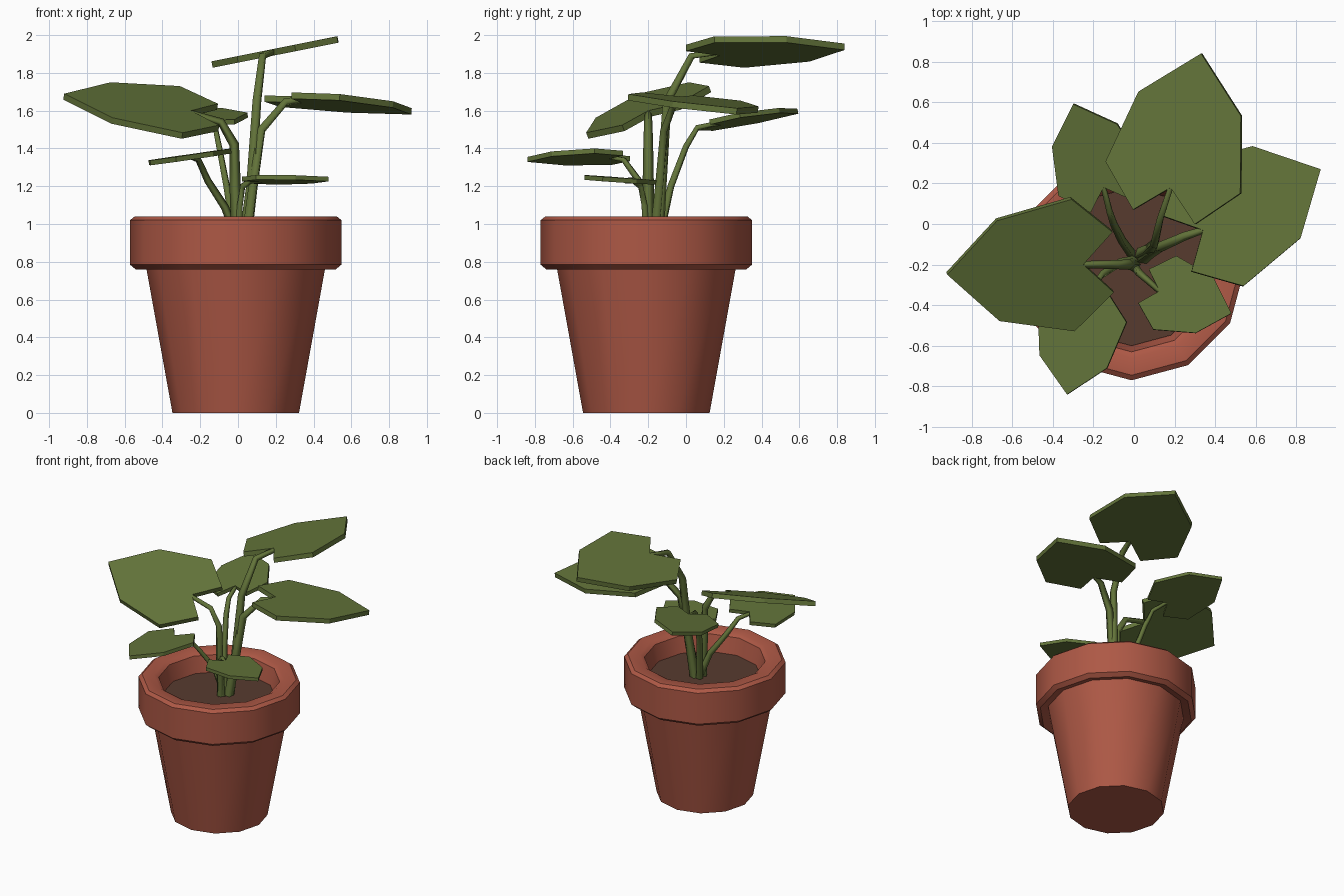
import bpy, bmesh, math
from mathutils import Vector, Matrix

if "Cube" in bpy.data.objects:
    bpy.data.objects.remove(bpy.data.objects["Cube"])


def material(name, rgb):
    m = bpy.data.materials.new(name)
    m.diffuse_color = (*rgb, 1)
    m.use_nodes = True
    m.node_tree.nodes["Principled BSDF"].inputs["Base Color"].default_value = m.diffuse_color
    return m


terracotta = material("terracotta", (0.42, 0.098, 0.06))
soil_brown = material("soil brown", (0.095, 0.043, 0.028))
leaf_green = material("leaf green", (0.125, 0.175, 0.042))

CX, CY, SIDES = -0.012, -0.21, 12


def make_object(name, bm, mat):
    bmesh.ops.recalc_face_normals(bm, faces=bm.faces)
    me = bpy.data.meshes.new(name)
    bm.to_mesh(me)
    bm.free()
    me.materials.append(mat)
    ob = bpy.data.objects.new(name, me)
    bpy.context.collection.objects.link(ob)
    return ob


def lathe(name, profile, mat):
    """Turn (radius, height) points around the pot axis."""
    bm = bmesh.new()
    rings = []
    for r, z in profile:
        rings.append([bm.verts.new((CX + r * math.cos(2 * math.pi * i / SIDES),
                                    CY + r * math.sin(2 * math.pi * i / SIDES), z))
                      for i in range(SIDES)])
    for a, b in zip(rings, rings[1:]):
        for i in range(SIDES):
            j = (i + 1) % SIDES
            bm.faces.new((a[i], a[j], b[j], b[i]))
    bm.faces.new(rings[0])
    bm.faces.new(rings[-1])
    ob = make_object(name, bm, mat)
    bpy.ops.object.select_all(action='DESELECT')
    bpy.context.view_layer.objects.active = ob
    ob.select_set(True)
    bpy.ops.object.shade_smooth_by_angle(angle=math.radians(35))
    return ob


# Pot with collar rim and hollow top
lathe("pot", [(0.335, 0), (0.475, 0.775), (0.53, 0.76), (0.56, 0.785), (0.56, 1.02),
              (0.535, 1.04), (0.45, 1.04), (0.42, 1.02), (0.388, 0.88)], terracotta)
# Soil disc
lathe("soil", [(0.385, 0.87), (0.39, 0.9)], soil_brown)

# Half outline of a heart-shaped leaf: (along, sideways), stem notch at 0, tip at 1
HALF = [(1, 0), (0.625, 0.39), (0.075, 0.513), (-0.22, 0.235)]


def leaf(name, notch, tip, roll):
    notch, tip = Vector(notch), Vector(tip)
    u = tip - notch
    size = u.length
    u.normalize()
    side = Vector((-u.y, u.x, 0)).normalized()
    side = Matrix.Rotation(math.radians(roll), 3, u) @ side
    up = u.cross(side)
    thick = 0.012 + 0.033 * size
    outline = [(0, 0)] + HALF
    right = [(a, -s) for a, s in HALF[:0:-1]]
    # outline order: notch, tip, left side, then right side back to the tip
    pts = outline + right
    bm = bmesh.new()
    top = [bm.verts.new(notch + (u * a + side * s) * size) for a, s in pts]
    bot = [bm.verts.new(v.co - up * thick) for v in top]
    for ring in (top, bot):
        bm.faces.new(ring[:5])
        bm.faces.new([ring[0]] + ring[5:] + [ring[1]])
    rim = [0, 5, 6, 7, 1, 2, 3, 4]
    for i, j in zip(rim, rim[1:] + rim[:1]):
        bm.faces.new((top[i], top[j], bot[j], bot[i]))
    return make_object(name, bm, leaf_green)


def stem(name, path, r0, r1):
    cu = bpy.data.curves.new(name, 'CURVE')
    cu.dimensions = '3D'
    cu.bevel_depth = 1.0
    cu.bevel_resolution = 0
    cu.use_fill_caps = True
    sp = cu.splines.new('POLY')
    sp.points.add(len(path) - 1)
    for k, p in enumerate(path):
        sp.points[k].co = (*p, 1)
        sp.points[k].radius = r0 + (r1 - r0) * k / (len(path) - 1)
    cu.materials.append(leaf_green)
    ob = bpy.data.objects.new(name, cu)
    bpy.context.collection.objects.link(ob)


# name, notch, tip, roll, stem points below the notch
PLANT = [
    ("top", (0.18, 0.18, 1.925), (0.33, 0.84, 1.955), -11,
     [(0.03, -0.15, 0.88), (0.07, -0.13, 1.2), (0.10, -0.10, 1.65), (0.13, 0.03, 1.89)]),
    ("right", (0.34, -0.03, 1.675), (0.92, 0.27, 1.613), -3,
     [(0.04, -0.17, 0.88), (0.08, -0.14, 1.2), (0.125, -0.115, 1.5), (0.25, -0.06, 1.645)]),
    ("left", (-0.25, -0.20, 1.60), (-0.92, -0.25, 1.69), -21,
     [(0.0, -0.2, 0.88), (-0.015, -0.2, 1.2), (-0.02, -0.2, 1.42), (-0.09, -0.2, 1.54)]),
    ("back", (-0.15, 0.18, 1.55), (-0.30, 0.59, 1.61), -9,
     [(-0.01, -0.15, 0.88), (-0.06, -0.08, 1.2), (-0.10, 0.0, 1.41), (-0.12, 0.06, 1.51)]),
    ("front_left", (-0.25, -0.41, 1.37), (-0.33, -0.84, 1.355), 8,
     [(0.0, -0.18, 0.92), (-0.07, -0.19, 1.09), (-0.16, -0.25, 1.23), (-0.21, -0.33, 1.34)]),
    ("front_right", (0.125, -0.33, 1.245), (0.48, -0.44, 1.25), -4,
     [(0.0, -0.21, 0.9), (0.01, -0.22, 1.1), (0.025, -0.24, 1.2), (0.07, -0.28, 1.23)]),
]
for name, notch, tip, roll, path in PLANT:
    leaf(name + "_leaf", notch, tip, roll)
    big = name in ("top", "right", "left")
    end = Vector(notch) - Vector((0, 0, 0.015))
    stem(name + "_stem", path + [tuple(end)], 0.034 if big else 0.024, 0.018 if big else 0.014)
